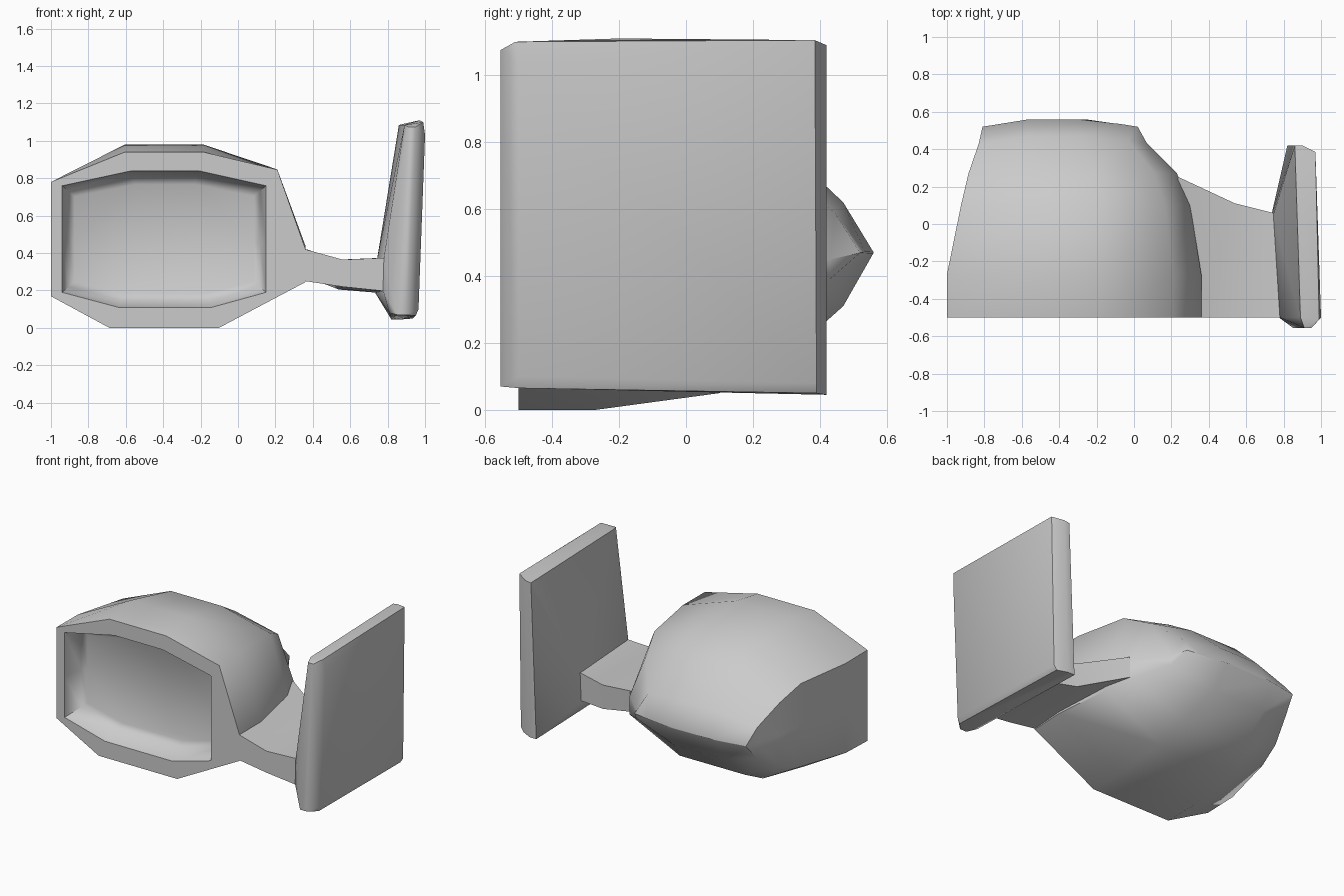
import bpy, bmesh, math

if "Cube" in bpy.data.objects:
    bpy.data.objects.remove(bpy.data.objects["Cube"])


def finish(name, bm, angle):
    bmesh.ops.recalc_face_normals(bm, faces=bm.faces[:])
    me = bpy.data.meshes.new(name)
    bm.to_mesh(me)
    bm.free()
    ob = bpy.data.objects.new(name, me)
    bpy.context.collection.objects.link(ob)
    bpy.ops.object.select_all(action='DESELECT')
    ob.select_set(True)
    bpy.context.view_layer.objects.active = ob
    bpy.ops.object.shade_smooth_by_angle(angle=math.radians(angle))
    return ob


def loft(name, rings, angle=35):
    bm = bmesh.new()
    loops = [[bm.verts.new(p) for p in r] for r in rings]
    n = len(rings[0])
    for a, b in zip(loops, loops[1:]):
        for i in range(n):
            j = (i + 1) % n
            bm.faces.new((a[i], a[j], b[j], b[i]))
    bm.faces.new(loops[0])
    bm.faces.new(loops[-1])
    return finish(name, bm, angle)


# Housing: mirror floor, opening rim, then outline sections running to the back
opening = [(-.94, .76), (-.57, .84), (-.21, .84), (.15, .76), (.15, .45),
           (.15, .19), (-.14, .11), (-.64, .11), (-.94, .19), (-.94, .47)]
outline = [(0, .83), (.29, 1), (.60, 1), (.89, .90), (1, .45),
           (1, .26), (.66, 0), (.23, 0), (0, .18), (0, .5)]
cx, cz = -.395, .475
rings = [[(cx + (x - cx) * sx, y, cz + (z - cz) * sz) for x, z in opening]
         for y, sx, sz in [(-.35, .88, .80), (-.37, .94, .90), (-.5, 1, 1)]]
# y, left, right, bottom, top, how far the ends fall behind the middle
for y, xl, xr, zb, zt, bow in [(-.5, -1, .36, 0, .94, 0),
                               (-.27, -1, .36, 0, .98, 0),
                               (.10, -.925, .30, .05, .91, 0),
                               (.28, -.885, .23, .14, .80, .01),
                               (.47, -.83, .07, .31, .62, .04),
                               (.56, -.81, .02, .468, .472, .04)]:
    ring = []
    for u, v in outline:
        off = max(0, abs(u - .5) - .2) / .3 * bow
        z = zb + (zt - zb) * v
        if y == -.27 and v > .8:      # upper corners stay on the front outline
            z -= .035 if v < 1 else 0
        ring.append((xl + (xr - xl) * u, y - off, z))
    rings.append(ring)
loft("mirror_housing", rings, 60)

# Arm: four-sided sections from inside the housing to the mounting plate
# front x, y, bottom z, top z, then the same at the back
arm = []
for fx, fy, fb, ft, bx, by, bb, bt in [(.17, -.33, .27, .50, .12, .12, .33, .46),
                                       (.36, -.5, .25, .42, .24, .25, .32, .46),
                                       (.56, -.5, .22, .365, .54, .11, .205, .365),
                                       (.80, -.5, .195, .375, .78, .05, .185, .375)]:
    arm.append([(fx, fy, fb), (fx, fy, ft), (bx, by, bt), (bx, by, bb)])
loft("arm", arm, 40)

# Mounting plate: faceted hull between the arm root and the outer face
bm = bmesh.new()
for p in [(.78, -.5, .375), (.775, -.5, .20), (.745, .05, .375), (.735, .05, .185),
          (.86, .42, 1.085), (.82, .42, .045), (.89, -.5, 1.085), (.81, -.5, .08),
          (.91, -.555, 1.075), (.95, -.555, 1.075), (.85, -.555, .07), (.90, -.555, .07),
          (.99, -.51, 1.10), (1.0, -.5, 1.03), (.965, -.5, .10), (.95, -.5, .065),
          (.97, .385, 1.105), (.955, .39, .08), (.935, .39, .05),
          (.90, .42, 1.09), (.87, .42, .045), (.97, -.2, 1.11)]:
    bm.verts.new(p)
bmesh.ops.convex_hull(bm, input=bm.verts[:])
bmesh.ops.delete(bm, geom=[v for v in bm.verts if not v.link_faces], context='VERTS')
finish("mounting_plate", bm, 48)
